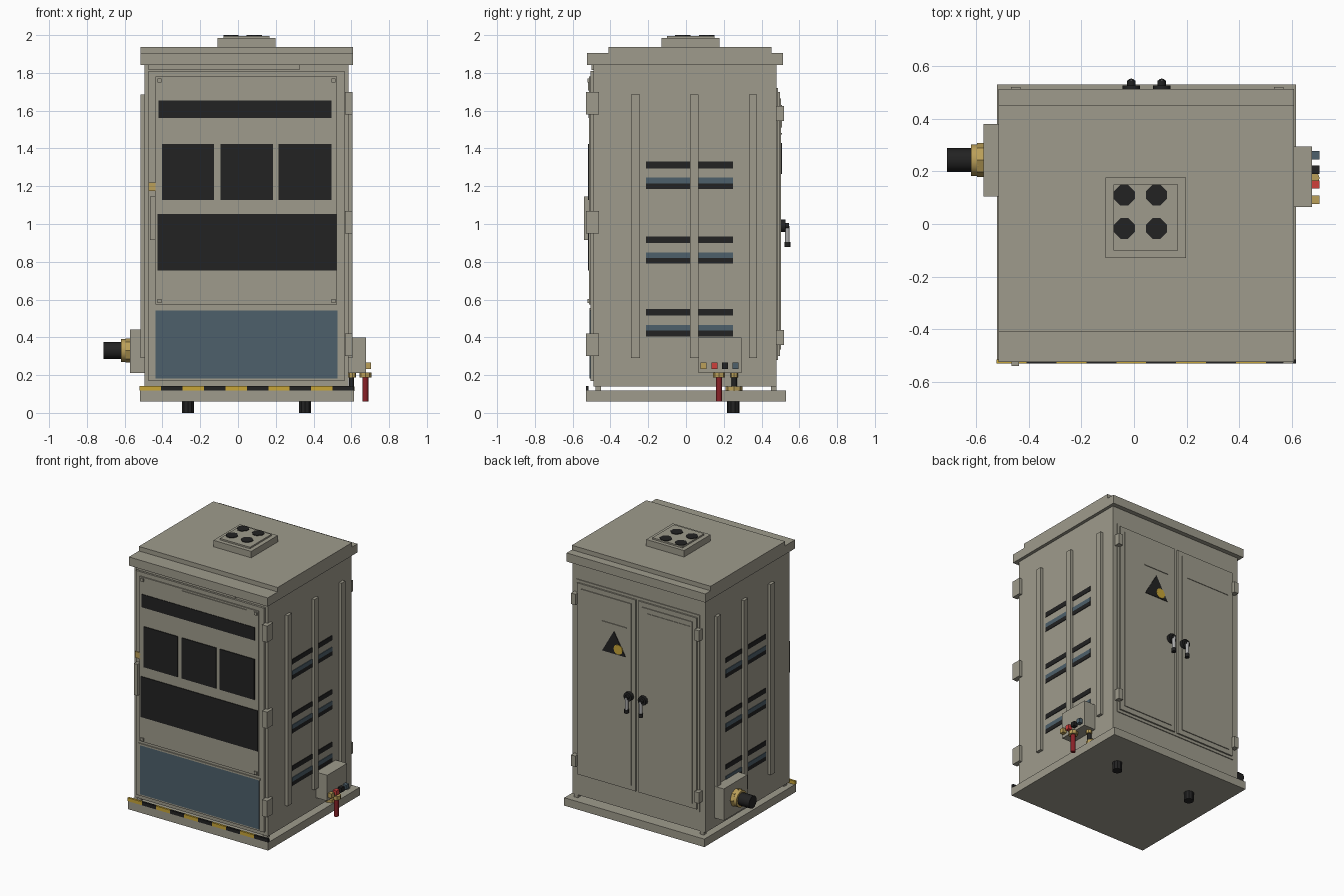
import bpy, bmesh, math
from mathutils import Matrix


def mat(name, r, g, b):
    m = bpy.data.materials.new(name)
    m.diffuse_color = (r, g, b, 1)
    return m


GREY = mat("warm grey paint", 0.345, 0.33, 0.265)
BLACK = mat("black", 0.016, 0.016, 0.016)
BLUE = mat("slate blue", 0.075, 0.115, 0.145)
YELLOW = mat("warning yellow", 0.58, 0.38, 0.04)
BRASS = mat("brass", 0.50, 0.35, 0.10)
RED = mat("red", 0.62, 0.05, 0.045)
DARKRED = mat("dark red", 0.25, 0.015, 0.02)
STEEL = mat("steel", 0.40, 0.40, 0.40)


def finish(name, bm, m):
    bmesh.ops.recalc_face_normals(bm, faces=bm.faces)
    me = bpy.data.meshes.new(name)
    bm.to_mesh(me)
    bm.free()
    me.materials.append(m)
    ob = bpy.data.objects.new(name, me)
    bpy.context.collection.objects.link(ob)
    return ob


def box(name, x0, x1, y0, y1, z0, z1, m=GREY):
    bm = bmesh.new()
    mx = (Matrix.Translation(((x0 + x1) / 2, (y0 + y1) / 2, (z0 + z1) / 2))
          @ Matrix.Diagonal((x1 - x0, y1 - y0, z1 - z0, 1)))
    bmesh.ops.create_cube(bm, size=1, matrix=mx)
    return finish(name, bm, m)


def rod(name, axis, a, b, u, v, r, m, n=12):
    """Cylinder from a to b along an axis; u, v are the other two coordinates in order."""
    mid = (a + b) / 2
    pos, rot = {"x": ((mid, u, v), Matrix.Rotation(math.pi / 2, 4, "Y")),
                "y": ((u, mid, v), Matrix.Rotation(math.pi / 2, 4, "X")),
                "z": ((u, v, mid), Matrix.Identity(4))}[axis]
    bm = bmesh.new()
    bmesh.ops.create_cone(bm, cap_ends=True, segments=n, radius1=r, radius2=r,
                          depth=abs(b - a), matrix=Matrix.Translation(pos) @ rot)
    ob = finish(name, bm, m)
    for p in ob.data.polygons:
        p.use_smooth = len(p.vertices) == 4
    ob.data.set_sharp_from_angle(angle=math.radians(35))
    return ob


def prism(name, pts, to3d, a, b, m):
    """Extrude a 2D outline between depths a and b."""
    bm = bmesh.new()
    lo = [bm.verts.new(to3d(p, q, a)) for p, q in pts]
    hi = [bm.verts.new(to3d(p, q, b)) for p, q in pts]
    bm.faces.new(lo)
    bm.faces.new(hi[::-1])
    n = len(pts)
    for i in range(n):
        j = (i + 1) % n
        bm.faces.new((lo[i], lo[j], hi[j], hi[i]))
    return finish(name, bm, m)


# Cabinet shell, plinth, corner posts and feet
box("cabinet_body", -0.495, 0.585, -0.49, 0.48, 0.14, 1.85)
box("plinth", -0.52, 0.615, -0.53, 0.53, 0.06, 0.118)
for x in (-0.48, 0.54):
    for y in (-0.48, 0.45):
        box("plinth_post", x, x + 0.03, y, y + 0.03, 0.115, 0.145)
for x in (-0.265, 0.355):
    rod("foot", "z", 0, 0.065, x, 0.25, 0.034, BLACK, 10)

# Stepped roof
roof = [(-0.525, 1.842), (0.513, 1.842), (0.513, 1.905), (0.452, 1.905),
        (0.452, 1.938), (-0.41, 1.938), (-0.41, 1.905), (-0.525, 1.905)]
prism("roof", roof, lambda p, q, d: (d, p, q), -0.516, 0.608, GREY)

# Roof fan housing with four fans
box("fan_housing", -0.108, 0.198, -0.13, 0.177, 1.93, 1.985)
box("fan_lid", -0.077, 0.167, -0.10, 0.15, 1.98, 1.996)
c = 0.026
for x in (-0.037, 0.086):
    for y in (-0.017, 0.11):
        h = 0.04
        o = [(-h + c, -h), (h - c, -h), (h, -h + c), (h, h - c),
             (h - c, h), (-h + c, h), (-h, h - c), (-h, -h + c)]
        prism("fan", [(x + p, y + q) for p, q in o],
              lambda p, q, d: (p, q, d), 1.99, 2.0, BLACK)

# Side ribs and louvres on both sides
for s, face in ((-1, -0.495), (1, 0.585)):
    def side(name, d, y0, y1, z0, z1, m=GREY):
        a, b = sorted((face - s * 0.01, face + s * d))
        box(name, a, b, y0, y1, z0, z1, m)
    for y0, y1 in ((-0.29, -0.243), (0.02, 0.067), (0.333, 0.376)):
        side("side_rib", 0.021, y0, y1, 0.29, 1.685)
    for z in (0.405, 0.79, 1.185):
        for y0, y1 in ((-0.213, 0.02), (0.067, 0.25)):
            side("louvre_lower", 0.004, y0, y1, z, z + 0.03, BLACK)
            side("louvre_slat", 0.004, y0, y1, z + 0.03, z + 0.06, BLUE)
            side("louvre_upper", 0.004, y0, y1, z + 0.11, z + 0.145, BLACK)

# Front door with raised panel
box("front_door", -0.474, 0.565, -0.505, -0.48, 0.17, 1.81)
box("front_panel", -0.437, 0.525, -0.513, -0.50, 0.575, 1.78)
box("door_top_strip", -0.474, 0.325, -0.50, -0.48, 1.815, 1.845)
box("name_plate", -0.093, 0.43, -0.518, -0.51, 1.708, 1.767)
for x in (-0.415, 0.505):
    for z in (0.593, 1.76):
        box("panel_bolt", x - 0.011, x + 0.011, -0.521, -0.51, z - 0.011, z + 0.011)

# Front displays and lower blue panel
box("display_strip", -0.42, 0.495, -0.517, -0.51, 1.56, 1.655, BLACK)
for x0, x1 in ((-0.403, -0.127), (-0.093, 0.185), (0.215, 0.495)):
    box("front_window", x0, x1, -0.519, -0.51, 1.126, 1.423, BLACK)
box("front_screen", -0.425, 0.522, -0.518, -0.51, 0.755, 1.052, BLACK)
box("lower_panel_rail", -0.45, 0.535, -0.512, -0.50, 0.543, 0.556)
box("lower_panel", -0.437, 0.527, -0.510, -0.50, 0.183, 0.543, BLUE)

# Front latch, handle and hinges
box("latch", -0.475, -0.432, -0.513, -0.50, 1.175, 1.22, BRASS)
box("front_handle", -0.465, -0.437, -0.54, -0.50, 0.915, 1.145)
for z in (0.30, 0.95, 1.58):
    box("front_hinge", 0.567, 0.607, -0.53, -0.46, z, z + 0.12)

# Hazard stripe along the front of the plinth
w = (0.615 + 0.522) / 10
for i in range(10):
    x = -0.522 + i * w
    box("hazard_stripe", x, x + w, -0.53, -0.515, 0.118, 0.143, BLACK if i % 2 else YELLOW)

# Back doors, hinges and handles
box("back_frame", -0.45, 0.55, 0.47, 0.486, 0.28, 1.72)
for x0, x1, hx, grip in ((-0.435, 0.038, -0.45, -0.01), (0.06, 0.535, 0.55, 0.105)):
    box("back_door", x0, x1, 0.48, 0.497, 0.30, 1.70)
    box("back_door_panel", x0 + 0.035, x1 - 0.035, 0.49, 0.503, 0.335, 1.665)
    for z in (0.36, 1.545):
        box("back_hinge", hx - 0.018, hx + 0.018, 0.48, 0.52, z, z + 0.08)
    rod("handle_base", "y", 0.50, 0.527, grip, 0.99, 0.033, BLACK)
    rod("handle_pivot", "y", 0.52, 0.545, grip, 0.99, 0.016, BLACK)
    rod("handle_grip", "z", 0.90, 0.99, grip, 0.537, 0.012, STEEL)
    rod("handle_tip", "z", 0.878, 0.905, grip, 0.537, 0.016, BLACK)

# Warning sign and plates on the back
prism("warning_triangle", [(0.325, 1.265), (0.135, 1.265), (0.23, 1.43)],
      lambda p, q, d: (p, d, q), 0.50, 0.507, BLACK)
rod("warning_dot", "y", 0.50, 0.509, 0.195, 1.305, 0.036, YELLOW)
box("sign_strip", 0.13, 0.33, 0.50, 0.508, 1.475, 1.482)
box("document_plate", -0.39, -0.04, 0.50, 0.507, 1.51, 1.63)

# Right terminal box with coloured sockets and cables
box("terminal_box", 0.58, 0.677, 0.065, 0.295, 0.212, 0.40)
for y, m in ((0.092, BRASS), (0.15, RED), (0.206, BLACK), (0.261, BLUE)):
    box("socket", 0.67, 0.705, y - 0.016, y + 0.016, 0.233, 0.266, m)
rod("red_cable_gland", "z", 0.188, 0.215, 0.674, 0.175, 0.032, BRASS, 8)
rod("red_cable", "z", 0.06, 0.19, 0.674, 0.175, 0.016, DARKRED)
rod("black_cable_gland", "z", 0.188, 0.215, 0.605, 0.255, 0.02, BRASS, 8)
rod("black_cable", "z", 0.118, 0.19, 0.601, 0.255, 0.014, BLACK)
rod("floor_gland", "z", 0.117, 0.139, 0.572, 0.255, 0.045, BRASS, 8)

# Left cable box with large gland
box("cable_box", -0.572, -0.49, 0.105, 0.38, 0.21, 0.442)
rod("gland_nut", "x", -0.596, -0.565, 0.243, 0.33, 0.064, BRASS, 8)
rod("gland_collar", "x", -0.62, -0.59, 0.243, 0.33, 0.06, BRASS, 16)
rod("power_cable", "x", -0.711, -0.61, 0.243, 0.33, 0.045, BLACK, 12)
